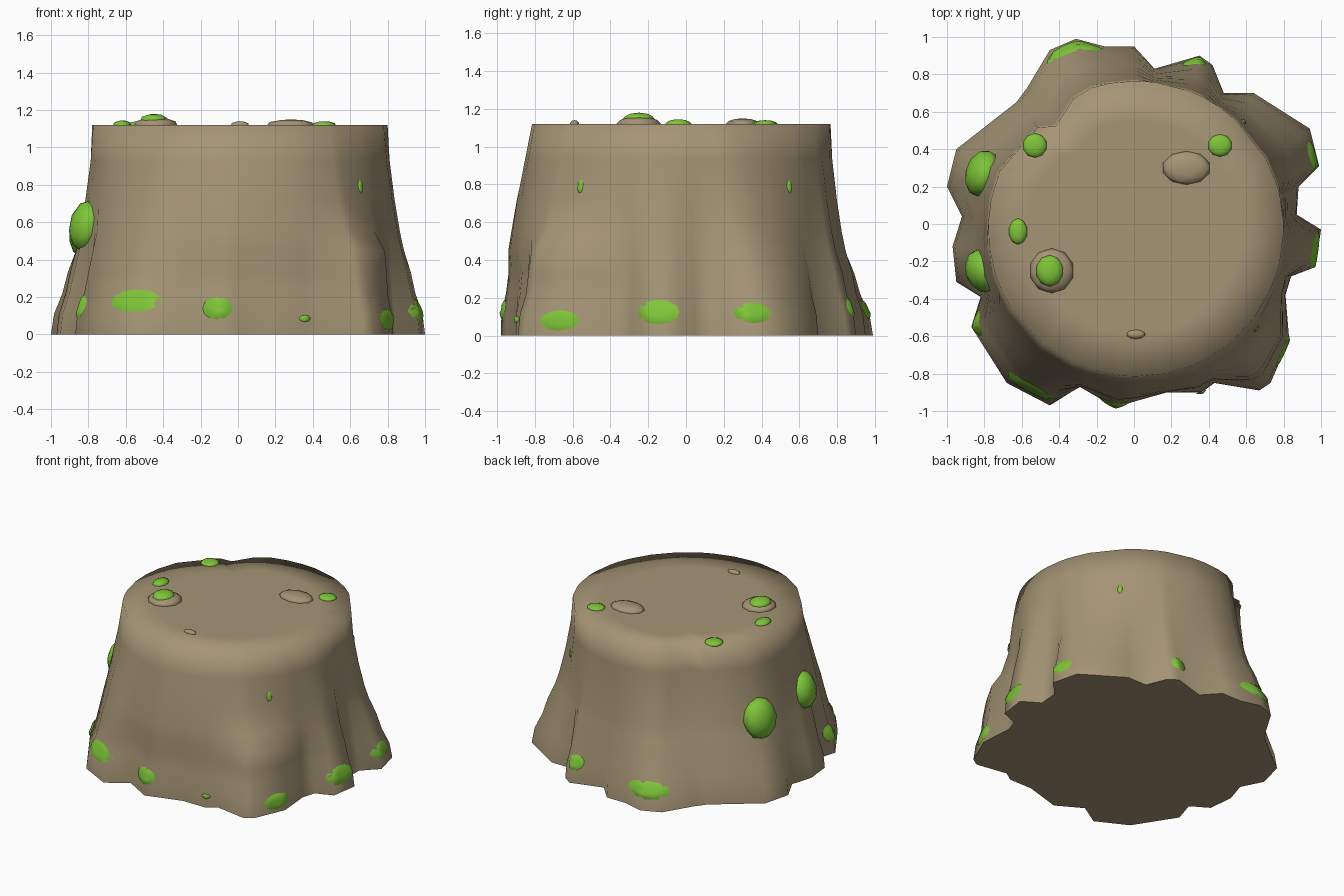
import bpy, bmesh, math
from mathutils import Vector
from mathutils.bvhtree import BVHTree

if "Cube" in bpy.data.objects:
    bpy.data.objects.remove(bpy.data.objects["Cube"])


def material(name, rgb):
    m = bpy.data.materials.new(name)
    m.diffuse_color = (*rgb, 1)
    m.use_nodes = True
    m.node_tree.nodes["Principled BSDF"].inputs["Base Color"].default_value = m.diffuse_color
    return m


BARK = material("bark brown", (0.38, 0.30, 0.18))
MOSS = material("moss green", (0.21, 0.56, 0.04))
TOP = 1.12


def finish(bm, name, mat):
    bmesh.ops.recalc_face_normals(bm, faces=bm.faces)
    for f in bm.faces:
        f.smooth = True
    me = bpy.data.meshes.new(name)
    bm.to_mesh(me)
    bm.free()
    me.materials.append(mat)
    ob = bpy.data.objects.new(name, me)
    bpy.context.collection.objects.link(ob)
    return ob


# Root outline on the ground
base = [(1.0, -.03), (.97, -.23), (.84, -.28), (.81, -.38), (.83, -.62), (.73, -.85),
        (.67, -.89), (.43, -.85), (.36, -.9), (.17, -.9), (.0, -.95), (-.1, -.98),
        (-.29, -.87), (-.45, -.97), (-.68, -.85), (-.87, -.55), (-.82, -.39),
        (-.95, -.31), (-.97, -.12), (-.92, .04), (-1.0, .2), (-.95, .4), (-.63, .65),
        (-.57, .73), (-.45, .93), (-.31, .99), (-.16, .95), (.0, .95), (.11, .83),
        (.35, .9), (.42, .85), (.48, .7), (.64, .7), (.94, .51), (.99, .31),
        (.88, .2), (.87, .05)]
# Height, share of the root flare left there, extra flare of the front right root
levels = [(0, 1, 0), (.11, .93, 0), (.22, .74, .06), (.33, .62, .15), (.45, .43, .2),
          (.55, .32, -.02), (.72, .18, -.1), (.93, .05, 0), (TOP, 0, 0)]


def near(a, centre, width):
    return math.exp(-((a - centre) / width) ** 2)


def rim(a):
    r = .79 - .1 * near(a, 2.2, .14)
    return Vector((r * math.cos(a) + .01, r * math.sin(a) - .025))


# Stump body: loft from root outline to rim, then cap
bm = bmesh.new()
rings = []
for z, t, extra in levels:
    ring = []
    for p in base:
        b = Vector(p)
        a = math.atan2(p[1], p[0])
        q = rim(a).lerp(b, t + extra * near(a, -.72, .25))
        bulge = .06 * max(0, -math.sin(a)) * math.sin(math.pi * z / TOP)
        if z < .4:
            bulge *= .5
        q += q.normalized() * bulge
        ring.append(bm.verts.new((q.x, q.y, z)))
    rings.append(ring)
inner = [bm.verts.new((v.co.x * .72, v.co.y * .72, TOP)) for v in rings[-1]]
rings.append(inner)
n = len(base)
for lo, hi in zip(rings, rings[1:]):
    for i in range(n):
        j = (i + 1) % n
        bm.faces.new((lo[i], lo[j], hi[j], hi[i]))
centre = bm.verts.new((0, 0, TOP))
for i in range(n):
    bm.faces.new((inner[i], inner[(i + 1) % n], centre))
bottom = bm.faces.new(rings[0])
for e in bottom.edges:
    e.smooth = False
bmesh.ops.recalc_face_normals(bm, faces=bm.faces)
tree = BVHTree.FromBMesh(bm)
finish(bm, "stump_body", BARK)


def blob(name, loc, normal, w, h, d, mat):
    """Squashed low-poly ball lying on the surface: w across, h along, d out."""
    nrm = Vector(normal).normalized()
    side = Vector((0, 0, 1)).cross(nrm)
    side = side.normalized() if side.length > .3 else Vector((1, 0, 0))
    up = nrm.cross(side)
    b = bmesh.new()
    bmesh.ops.create_icosphere(b, subdivisions=2, radius=1)
    for v in b.verts:
        c = v.co.copy()
        v.co = Vector(loc) + side * c.x * w + up * c.y * h + nrm * c.z * d
    finish(b, name, mat)


def patch(name, a, z, w, h):
    """Moss skin draped on the bark by rays shot at the trunk axis."""
    def drape(u, v, lift):
        ang = a + u * w / .93
        out = Vector((math.cos(ang), math.sin(ang), 0))
        hit = tree.ray_cast(out * 2 + Vector((0, 0, max(.01, z + v * h))), -out)[0]
        return b.verts.new(hit + out * lift)
    b = bmesh.new()
    mid = drape(0, 0, .012)
    sides = 12
    loops = [[drape(r * math.cos(k * math.tau / sides), r * math.sin(k * math.tau / sides), lift)
              for k in range(sides)] for r, lift in ((.35, .012), (.7, .011), (1, .004))]
    for k in range(sides):
        m = (k + 1) % sides
        b.faces.new((mid, loops[0][k], loops[0][m]))
        for lo, hi in zip(loops, loops[1:]):
            b.faces.new((lo[k], hi[k], hi[m], lo[m]))
    ob = finish(b, name, MOSS)
    # keep the skin facing outwards
    out = Vector((math.cos(a), math.sin(a), 0))
    if sum(p.normal.dot(out) for p in ob.data.polygons) < 0:
        ob.data.flip_normals()


# Moss skins on the bark: direction x, y, then height, half width, half height
for i, (x, y, z, w, h) in enumerate([
        (-.55, -.88, .18, .14, .06), (-.11, -.95, .14, .08, .06), (.36, -.9, .085, .03, .018),
        (.62, -.53, .79, .02, .035), (.62, .58, .79, .02, .035), (-.86, -.55, .15, .06, .06),
        (.8, -.67, .08, .09, .055), (.97, -.15, .125, .11, .065), (.94, .35, .12, .085, .055),
        (.33, .88, .15, .06, .055), (-.33, .94, .14, .15, .06)]):
    patch(f"bark_moss_{i + 1}", math.atan2(y, x), z, w, h)

# Thick moss cushions on the left
blob("moss_cushion_back", (-.81, .27, .56), (-1, .3, .2), .13, .15, .09, MOSS)
blob("moss_cushion_front", (-.81, -.25, .58), (-1, -.3, .2), .12, .14, .09, MOSS)

# Low wooden lumps on the cut top
blob("top_lump_left", (-.44, -.25, TOP), (0, 0, 1), .12, .12, .04, BARK)
blob("top_lump_back", (.28, .3, TOP), (0, 0, 1), .13, .09, .03, BARK)
blob("top_lump_front", (.01, -.59, TOP), (0, 0, 1), .05, .025, .02, BARK)

# Moss on the cut top
for i, (x, y, z, w, h, d) in enumerate([
        (-.53, .42, TOP, .065, .065, .02), (.46, .42, TOP, .065, .06, .02),
        (-.62, -.04, TOP, .05, .07, .025), (-.45, -.25, TOP + .025, .075, .085, .035)]):
    blob(f"top_moss_{i + 1}", (x, y, z), (0, 0, 1), w, h, d, MOSS)
